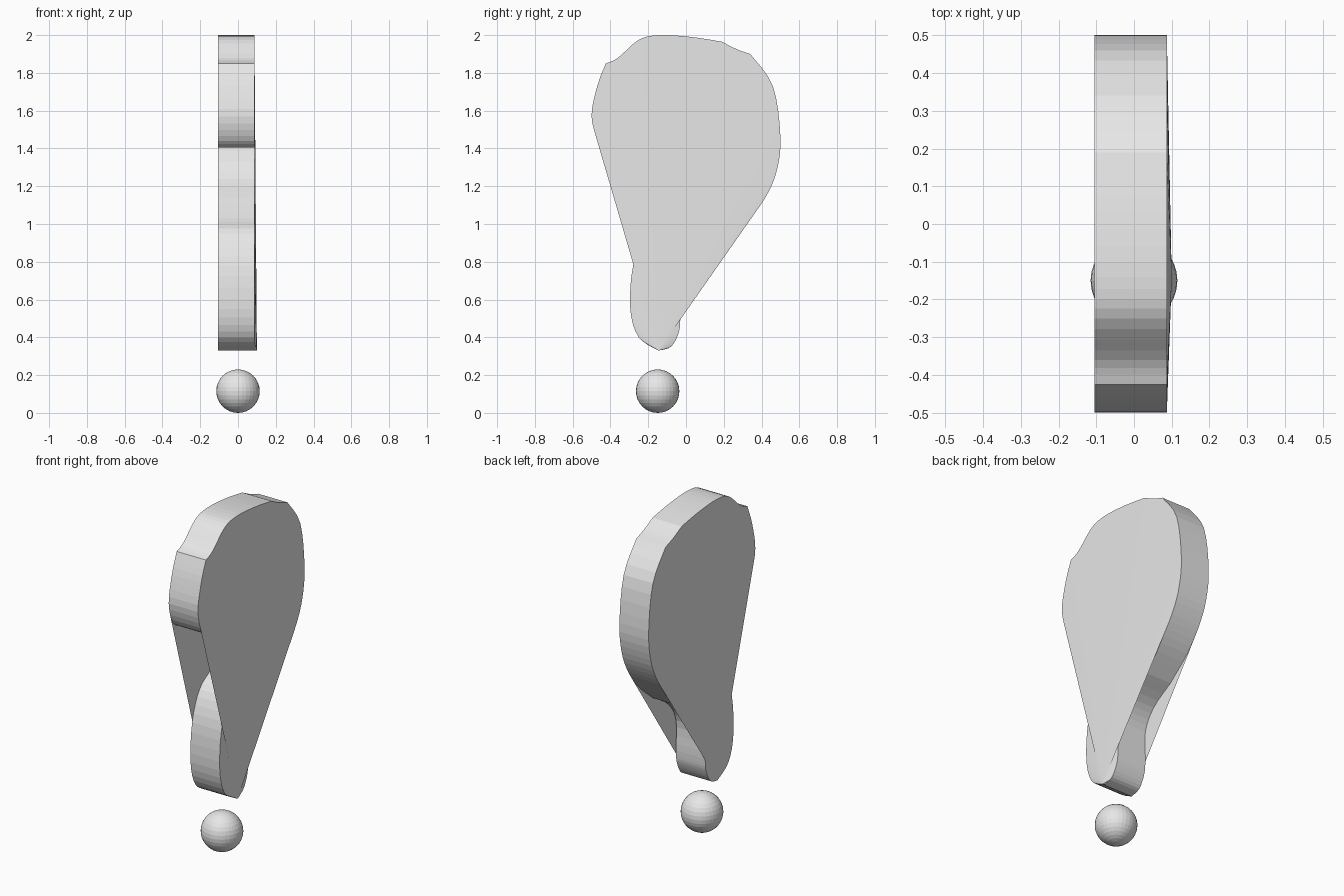
import bpy
import bmesh
from mathutils import Vector

cube = bpy.data.objects.get("Cube")
if cube:
    bpy.data.objects.remove(cube, do_unlink=True)

grey = bpy.data.materials.new("plain_grey")
grey.use_nodes = True
colour = (0.8, 0.8, 0.8, 1)
grey.diffuse_color = colour
grey.node_tree.nodes["Principled BSDF"].inputs["Base Color"].default_value = colour


def spline(points, steps=4):
    """Smooth curve through the points, without the last one."""
    pts = [Vector(p) for p in points]
    pts = [pts[0]] + pts + [pts[-1]]
    result = []
    for a, b, c, d in zip(pts, pts[1:], pts[2:], pts[3:]):
        for i in range(steps):
            t = i / steps
            result.append(0.5 * (2 * b + (c - a) * t
                                 + (2 * a - 5 * b + 4 * c - d) * t ** 2
                                 + (3 * b - a - 3 * c + d) * t ** 3))
    return result


def add_object(name, bm):
    mesh = bpy.data.meshes.new(name)
    bm.to_mesh(mesh)
    bm.free()
    mesh.materials.append(grey)
    obj = bpy.data.objects.new(name, mesh)
    bpy.context.collection.objects.link(obj)
    return obj


# Outline in (y, z), split into curves at its corners
foot = (-.145, .33)
stem_kink = (.18, .89)
shoulder = (.34, 1.9)
crown_dent = (.19, 1.965)
tip_corner = (-.425, 1.85)
curves = [
    # right side of the stem
    [foot, (-.08, .35), (-.04, .42), (-.03, .5), (-.03, .68), (.04, .8), stem_kink],
    # outside of the hook
    [stem_kink, (.32, 1.01), (.42, 1.14), (.48, 1.28), (.5, 1.46), (.46, 1.73), shoulder],
    [shoulder, (.27, 1.925), crown_dent],
    # crown
    [crown_dent, (.03, 1.99), (-.14, 2), (-.25, 1.975), (-.36, 1.88), tip_corner],
    # tip and inside of the hook
    [tip_corner, (-.47, 1.73), (-.5, 1.57), (-.46, 1.44), (-.38, 1.405),
     (-.28, 1.46), (-.2, 1.64), (-.03, 1.75), (.16, 1.67), (.24, 1.5),
     (.18, 1.28), (.03, 1.14), (-.1, 1.03), (-.21, .95),
     (-.28, .78), (-.295, .55), (-.25, .4), foot],
]
outline = [p for curve in curves for p in spline(curve)]
count = len(outline)

# Hook and stem: side wall plus caps fanned out from the foot
bm = bmesh.new()
right = [bm.verts.new((-.105, p.x, p.y)) for p in outline]
left = [bm.verts.new((.087, p.x, p.y)) for p in outline]
left[0].co.x = .1
for i in range(count):
    j = (i + 1) % count
    bm.faces.new((right[i], right[j], left[j], left[i]))
    a, b = outline[i] - outline[0], outline[j] - outline[0]
    if a.x * b.y - a.y * b.x > 1e-6:
        bm.faces.new((left[0], left[i], left[j]))
        bm.faces.new((right[0], right[j], right[i]))
add_object("hook_and_stem", bm)

# Round dot below the stem
bm = bmesh.new()
bmesh.ops.create_uvsphere(bm, u_segments=32, v_segments=16, radius=.115)
dot = add_object("dot", bm)
dot.location = (0, -.15, .115)
